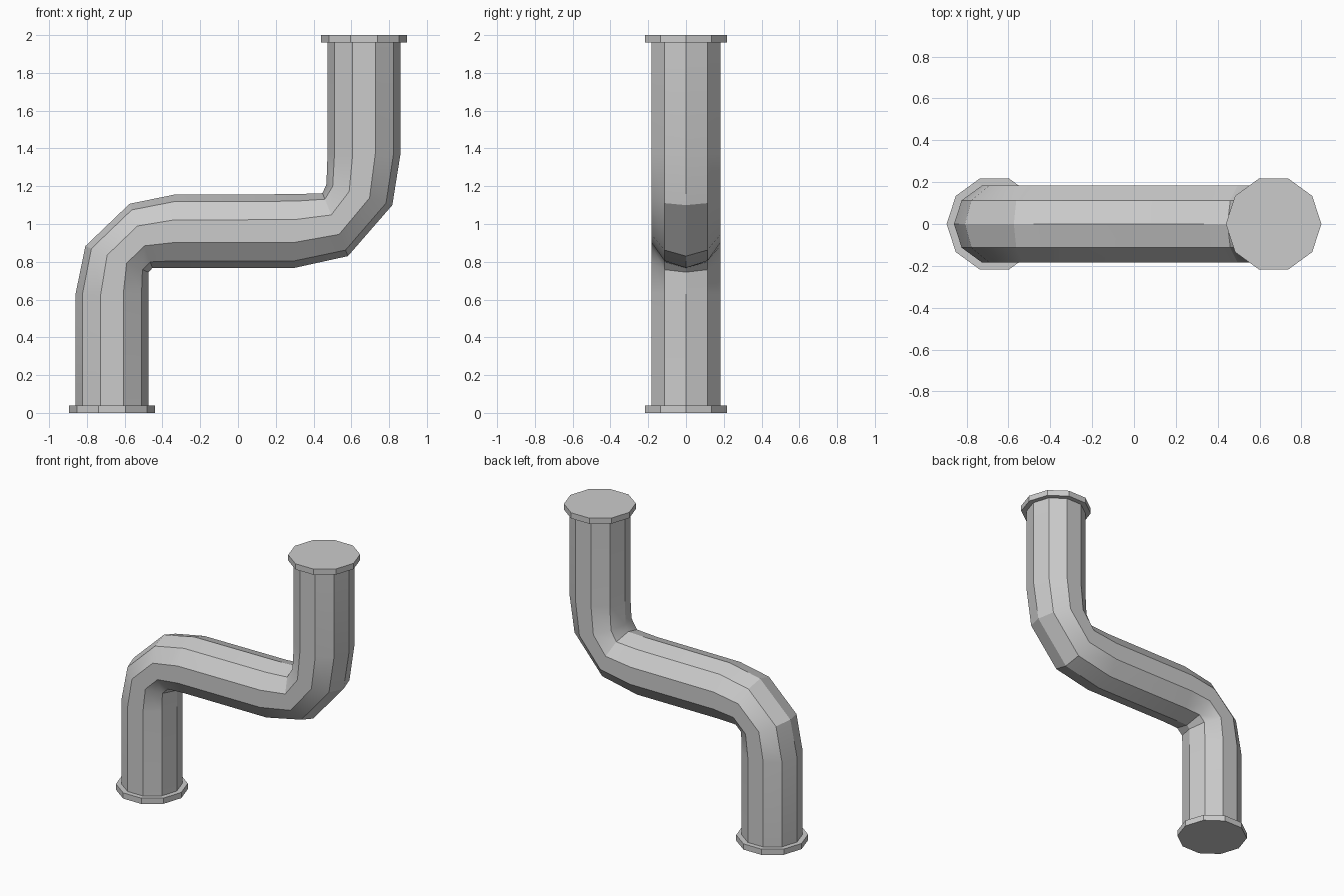
import bpy, bmesh, math
from mathutils import Vector

if "Cube" in bpy.data.objects:
    bpy.data.objects.remove(bpy.data.objects["Cube"])

SIDES = 10


def loft(name, pairs, half_depth):
    """Skin ten-sided rings; each pair gives the ring's two extremes in the XZ plane."""
    bm = bmesh.new()
    rings = []
    for (ax, az), (bx, bz) in pairs:
        a, b = Vector((ax, 0, az)), Vector((bx, 0, bz))
        mid, arm = (a + b) / 2, (a - b) / 2
        ring = []
        for i in range(SIDES):
            t = 2 * math.pi * i / SIDES
            ring.append(bm.verts.new(mid + arm * math.cos(t)
                                     + Vector((0, half_depth * math.sin(t), 0))))
        rings.append(ring)
    for r, s in zip(rings, rings[1:]):
        for i in range(SIDES):
            j = (i + 1) % SIDES
            bm.faces.new((r[i], r[j], s[j], s[i]))
    bm.faces.new(rings[0])
    bm.faces.new(rings[-1])
    bmesh.ops.recalc_face_normals(bm, faces=bm.faces)
    mesh = bpy.data.meshes.new(name)
    bm.to_mesh(mesh)
    bm.free()
    obj = bpy.data.objects.new(name, mesh)
    bpy.context.collection.objects.link(obj)
    bpy.ops.object.select_all(action='DESELECT')
    obj.select_set(True)
    bpy.context.view_layer.objects.active = obj
    bpy.ops.object.shade_smooth_by_angle(angle=math.radians(30))
    return obj


# Pipe: lower riser, elbow, horizontal run, elbow, upper riser
R = 0.193
X = 0.667
loft("pipe", [
    ((-X - R, 0.02), (-X + R, 0.02)),
    ((-X - R, 0.63), (-X + R, 0.63)),
    ((-0.808, 0.883), (-0.474, 0.745)),
    ((-0.574, 1.107), (-0.453, 0.767)),
    ((-0.34, 1.155), (-0.34, 0.768)),
    ((0.30, 1.158), (0.30, 0.768)),
    ((0.447, 1.163), (0.582, 0.83)),
    ((0.468, 1.21), (0.817, 1.10)),
    ((X - R, 1.37), (X + R, 1.37)),
    ((X - R, 1.98), (X + R, 1.98)),
], R)

# End flanges
F = 0.228
for name, x, z in (("lower_flange", -X, 0.0), ("upper_flange", X, 1.96)):
    loft(name, [((x - F, z), (x + F, z)), ((x - F, z + 0.04), (x + F, z + 0.04))], F)
